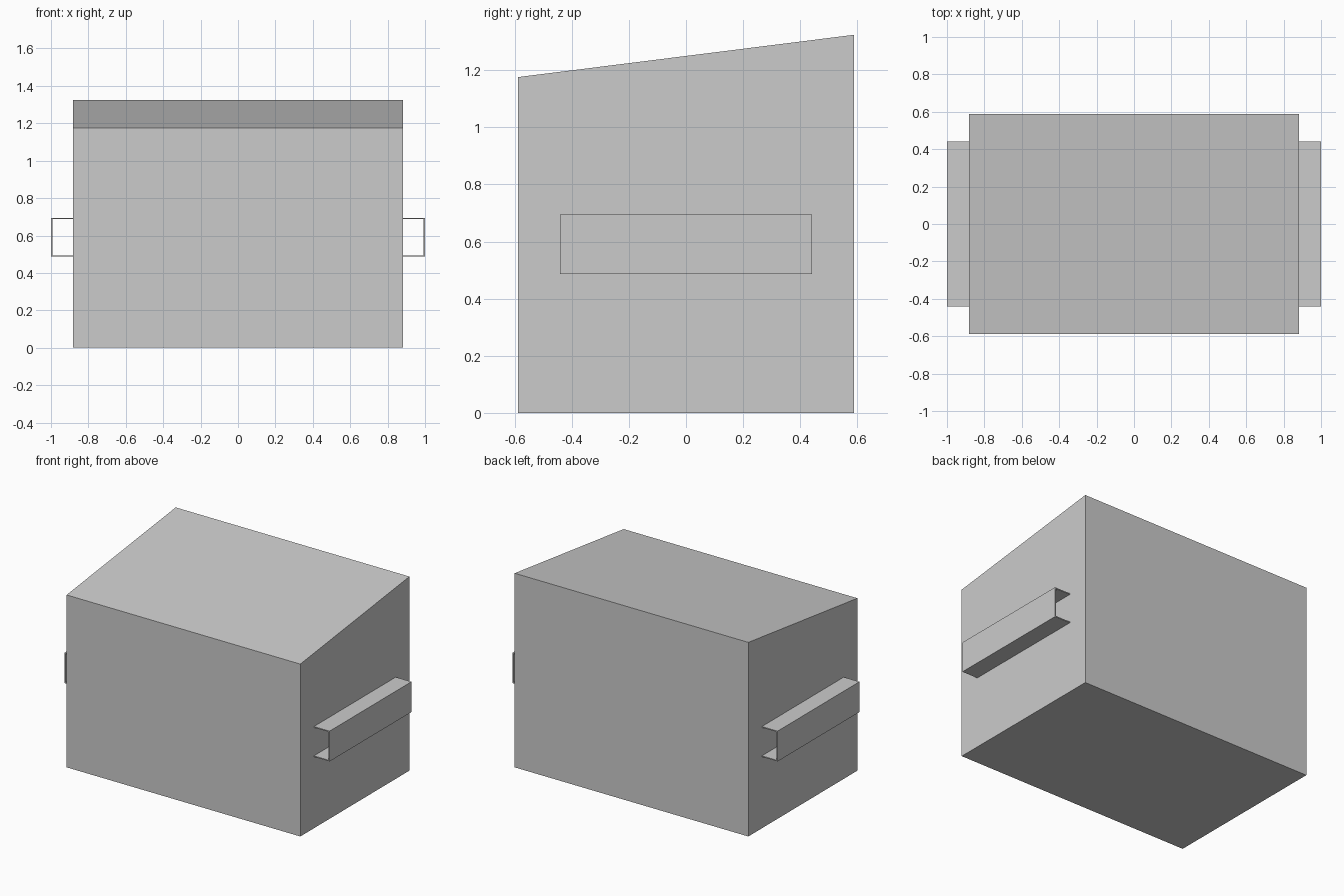
import bpy

if "Cube" in bpy.data.objects:
    bpy.data.objects.remove(bpy.data.objects["Cube"])

grey = bpy.data.materials.new("plain grey")
grey.diffuse_color = (0.6, 0.6, 0.6, 1.0)
grey.use_nodes = True
grey.node_tree.nodes["Principled BSDF"].inputs["Base Color"].default_value = grey.diffuse_color


def extrude_profile(name, points, place, start, end):
    """Solid prism: a 2D outline swept between two positions on one axis."""
    n = len(points)
    verts = [place(a, b, t) for t in (start, end) for a, b in points]
    faces = [tuple(range(n))[::-1], tuple(range(n, 2 * n))]
    faces += [(i, (i + 1) % n, n + (i + 1) % n, n + i) for i in range(n)]
    mesh = bpy.data.meshes.new(name)
    mesh.from_pydata(verts, [], faces)
    mesh.materials.append(grey)
    obj = bpy.data.objects.new(name, mesh)
    bpy.context.collection.objects.link(obj)
    return obj


# Box body with a top sloping up towards the back
W, D = 0.882, 0.588
extrude_profile("body", [(-D, 0), (D, 0), (D, 1.324), (-D, 1.176)],
                lambda y, z, x: (x, y, z), -W, W)

# Thin channel-shaped side rails, open at both ends
LOW, HIGH, T = 0.487, 0.694, 0.007
channel = [(W, LOW), (1, LOW), (1, HIGH), (W, HIGH),
           (W, HIGH - T), (1 - T, HIGH - T), (1 - T, LOW + T), (W, LOW + T)]
rails = extrude_profile("side_rails", channel,
                        lambda x, z, y: (x, -y, z), -0.441, 0.441)
rails.modifiers.new("both_sides", 'MIRROR').use_mirror_merge = False
